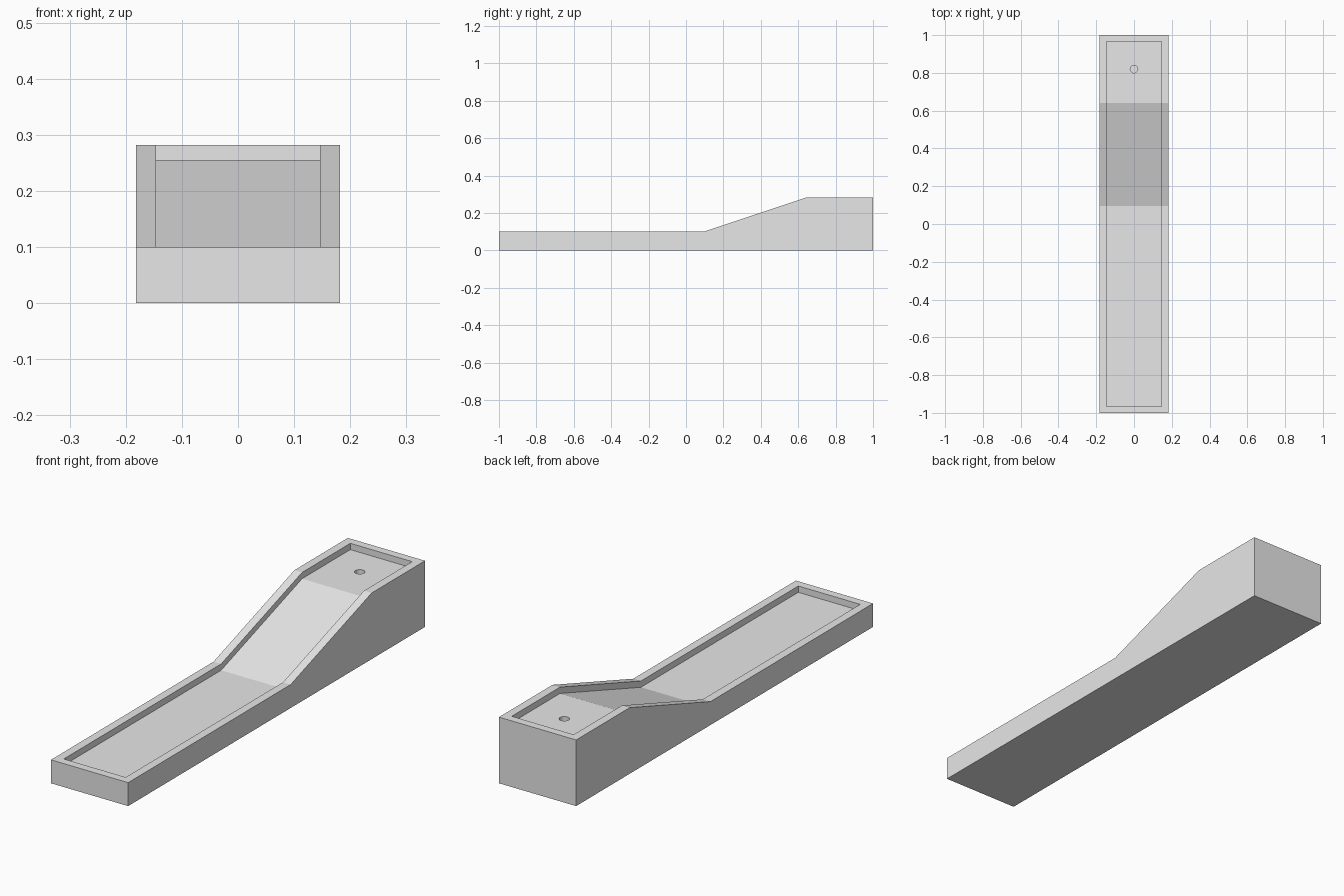
import bpy
import bmesh

if "Cube" in bpy.data.objects:
    bpy.data.objects.remove(bpy.data.objects["Cube"])

HALF_WIDTH, INNER_HALF = 0.182, 0.146
LOW, HIGH = 0.10, 0.282
RAMP_START, RAMP_END = 0.095, 0.64
RIM, DEPTH = 0.035, 0.027

grey = bpy.data.materials.new("plain grey")
grey.diffuse_color = (0.8, 0.8, 0.8, 1)
grey.use_nodes = True
grey.node_tree.nodes["Principled BSDF"].inputs["Base Color"].default_value = (0.8, 0.8, 0.8, 1)


def add_object(name, bm):
    bmesh.ops.recalc_face_normals(bm, faces=bm.faces)
    mesh = bpy.data.meshes.new(name)
    bm.to_mesh(mesh)
    bm.free()
    mesh.materials.append(grey)
    obj = bpy.data.objects.new(name, mesh)
    bpy.context.collection.objects.link(obj)
    return obj


def side_prism(name, profile, half):
    """Extrude a (y, z) side profile across the width."""
    bm = bmesh.new()
    face = bm.faces.new([bm.verts.new((-half, y, z)) for y, z in profile])
    side = bmesh.ops.extrude_face_region(bm, geom=[face])["geom"]
    verts = [v for v in side if isinstance(v, bmesh.types.BMVert)]
    bmesh.ops.translate(bm, verts=verts, vec=(2 * half, 0, 0))
    return add_object(name, bm)


def stepped_line(end, drop):
    """Low deck, ramp and high deck, from front to back."""
    return [(-end, LOW - drop), (RAMP_START, LOW - drop),
            (RAMP_END, HIGH - drop), (end, HIGH - drop)]


# Solid ramp body
body = side_prism("ramp_body", stepped_line(1, 0) + [(1, 0), (-1, 0)], HALF_WIDTH)

# Sunken lane that follows the top, leaving a rim
inner_end = 1 - RIM
lane = side_prism("lane_cutter",
                  stepped_line(inner_end, DEPTH) + [(inner_end, 0.5), (-inner_end, 0.5)],
                  INNER_HALF)

# Small round hole in the high deck
bm = bmesh.new()
bmesh.ops.create_cone(bm, cap_ends=True, segments=32, radius1=0.02, radius2=0.02, depth=0.1)
bmesh.ops.translate(bm, verts=bm.verts, vec=(0, 0.82, HIGH - DEPTH))
hole = add_object("hole_cutter", bm)

# Cut both out of the body, then discard the cutters
for cutter in (lane, hole):
    cutter.hide_render = True
    mod = body.modifiers.new(cutter.name, "BOOLEAN")
    mod.operation = "DIFFERENCE"
    mod.solver = "EXACT"
    mod.object = cutter

bpy.context.view_layer.update()
evaluated = body.evaluated_get(bpy.context.evaluated_depsgraph_get())
cut_mesh = bpy.data.meshes.new_from_object(evaluated)
body.modifiers.clear()
body.data = cut_mesh
for cutter in (lane, hole):
    bpy.data.objects.remove(cutter)

# Smooth only the hole wall; every other edge stays sharp
bpy.ops.object.select_all(action="DESELECT")
body.select_set(True)
bpy.context.view_layer.objects.active = body
bpy.ops.object.shade_smooth_by_angle(angle=0.26)
